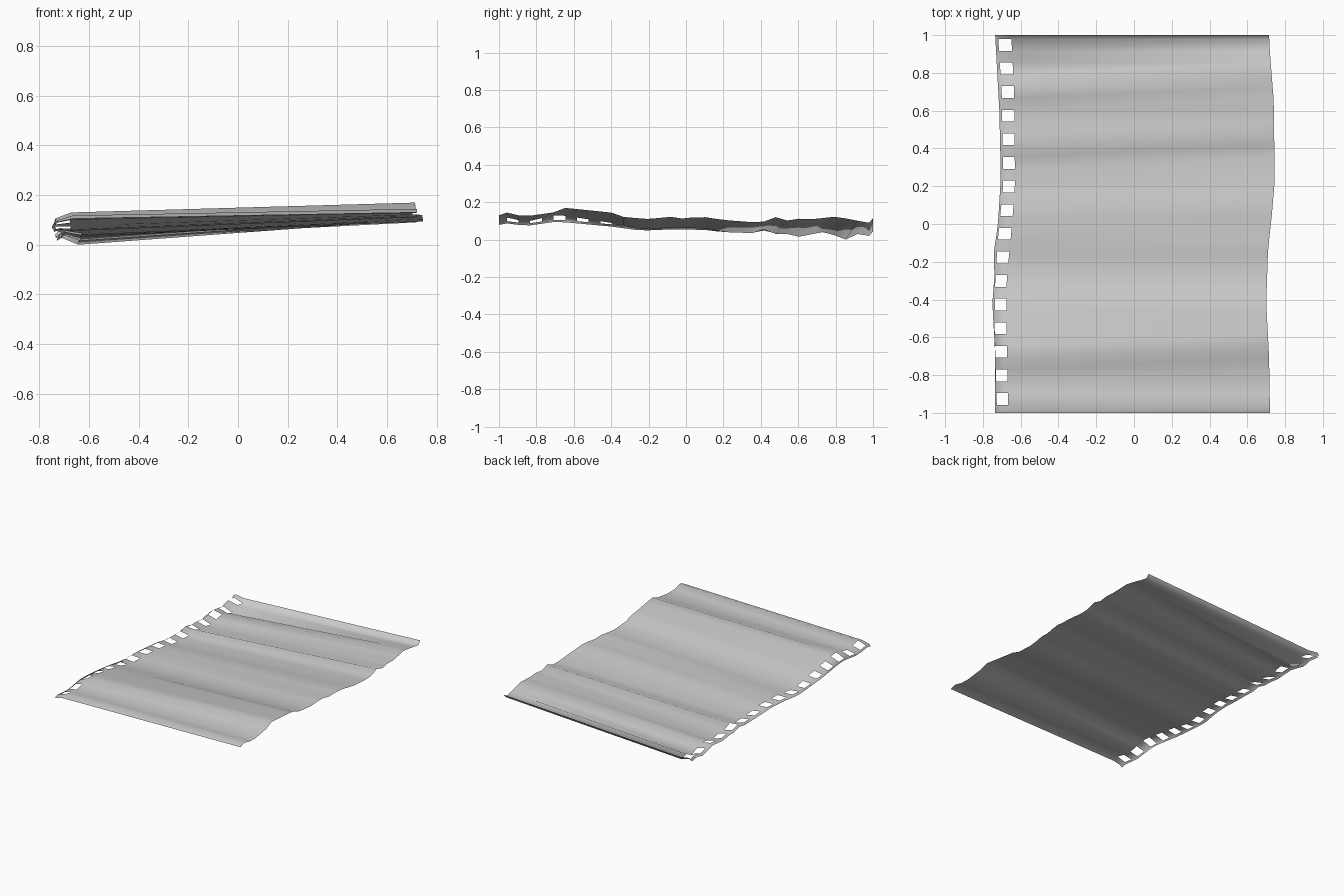
import bpy, bmesh

cube = bpy.data.objects.get("Cube")
if cube:
    bpy.data.objects.remove(cube, do_unlink=True)


def follow(points, y):
    """Height or offset at y along a polyline of (y, value) points."""
    for (a, va), (b, vb) in zip(points, points[1:]):
        if y <= b:
            return va + (vb - va) * max(0, y - a) / (b - a)
    return points[-1][1]


# Rippled heights along the two long edges of the sheet
right_height = [
    (-1, .13), (-.96, .145), (-.9, .13), (-.83, .128), (-.71, .145), (-.65, .17),
    (-.4, .145), (-.33, .12), (-.2, .11), (-.08, .122), (0, .11), (.07, .125),
    (.2, .105), (.4, .09), (.48, .12), (.55, .1), (.62, .115), (.7, .105),
    (.76, .125), (.82, .12), (.92, .1), (.98, .09), (1, .115)]
left_height = [
    (-1, .105), (-.96, .118), (-.9, .105), (-.83, .1), (-.71, .13), (-.65, .128),
    (-.4, .09), (-.27, .06), (-.2, .055), (-.08, .065), (.1, .06), (.2, .04),
    (.36, .035), (.42, .055), (.48, .03), (.54, .03), (.6, .015), (.73, .04),
    (.79, .025), (.855, 0), (.917, .03), (.98, .02), (1, .045)]

# Wavy outlines of the right edge, the holes and the left edge
right_edge = [(-1, .72), (-.7, .715), (-.42, .7), (-.13, .71), (.05, .73),
              (.23, .745), (.65, .74), (.9, .72), (1, .715)]
hole_inner = [(-1, -.665), (-.55, -.675), (-.3, -.675), (-.05, -.65),
              (.2, -.63), (.7, -.635), (1, -.65)]
hole_outer = [(-1, -.725), (-.55, -.738), (-.3, -.735), (-.05, -.718),
              (.2, -.692), (.7, -.7), (1, -.72)]
left_edge = [(-1, -.735), (-.65, -.737), (-.42, -.75), (-.25, -.737), (-.17, -.745),
             (0, -.72), (.25, -.705), (.6, -.713), (1, -.735)]

ROWS = 34
bm = bmesh.new()
grid = []
for j in range(ROWS):
    y = -1 if j == 0 else min(1, -.958 + (j - 1) * .0625)
    z_left = follow(left_height, y)
    z_rim = z_left + (.07 - z_left) * .4
    grid.append([
        bm.verts.new((follow(left_edge, y), y, z_rim - .012)),
        bm.verts.new((follow(hole_outer, y), y, z_rim)),
        bm.verts.new((follow(hole_inner, y), y, z_left)),
        bm.verts.new((follow(right_edge, y), y, follow(right_height, y)))])

# Long panels, leaving a hole in every other row beside the left rim
for j in range(ROWS - 1):
    low, high = grid[j], grid[j + 1]
    for c in range(3):
        if c == 1 and j % 2 == 1:
            continue
        bm.faces.new((low[c], low[c + 1], high[c + 1]))
        bm.faces.new((low[c], high[c + 1], high[c]))

mesh = bpy.data.meshes.new("rippled_sheet")
bm.to_mesh(mesh)
bm.free()
sheet = bpy.data.objects.new("rippled_sheet", mesh)
bpy.context.collection.objects.link(sheet)

grey = bpy.data.materials.new("light_grey")
grey.use_nodes = True
colour = (.6, .6, .6, 1)
grey.diffuse_color = colour
grey.node_tree.nodes["Principled BSDF"].inputs["Base Color"].default_value = colour
mesh.materials.append(grey)

bpy.ops.object.select_all(action="DESELECT")
sheet.select_set(True)
bpy.context.view_layer.objects.active = sheet
bpy.ops.object.shade_smooth()
